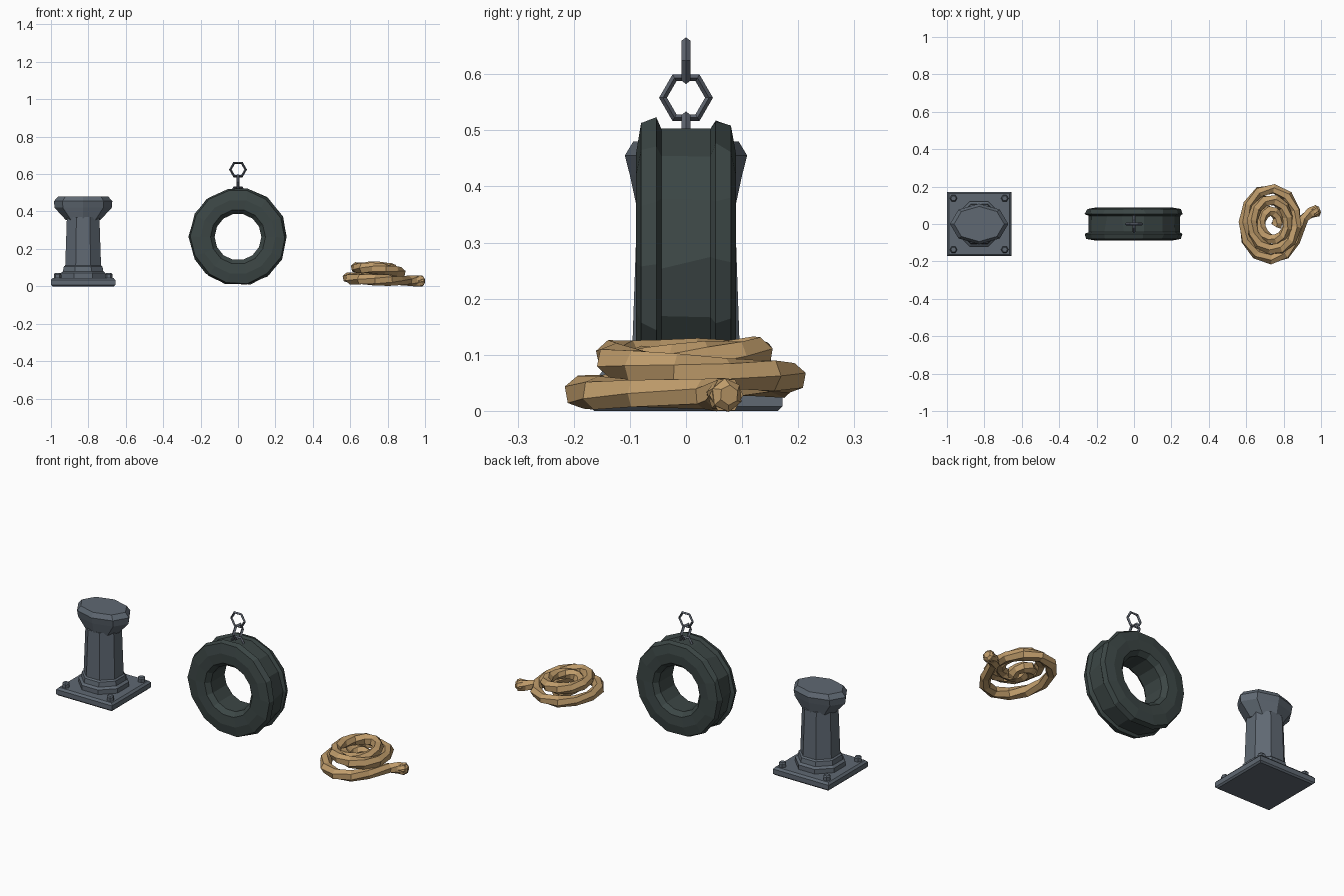
import bpy, bmesh, math, random
from mathutils import Vector

if "Cube" in bpy.data.objects:
    bpy.data.objects.remove(bpy.data.objects["Cube"])

random.seed(4)
TAU = math.tau


def material(name, rgb):
    m = bpy.data.materials.new(name)
    m.diffuse_color = (*rgb, 1)
    m.use_nodes = True
    m.node_tree.nodes["Principled BSDF"].inputs["Base Color"].default_value = m.diffuse_color
    return m


IRON = material("blue grey iron", (0.115, 0.14, 0.17))
CHAIN = material("chain steel", (0.115, 0.13, 0.16))
RUBBER = material("dark rubber", (0.045, 0.062, 0.06))
ROPE = material("tan rope", (0.52, 0.33, 0.145))


def finish(name, bm, mat, loc=(0, 0, 0)):
    bmesh.ops.recalc_face_normals(bm, faces=bm.faces)
    me = bpy.data.meshes.new(name)
    bm.to_mesh(me)
    bm.free()
    me.materials.append(mat)
    ob = bpy.data.objects.new(name, me)
    ob.location = loc
    bpy.context.collection.objects.link(ob)
    return ob


def skin(bm, rings, closed=False):
    """Join rings of points with faces; cap the ends unless closed."""
    vs = [[bm.verts.new(p) for p in r] for r in rings]
    n = len(vs[0])
    pairs = list(zip(vs, vs[1:])) + ([(vs[-1], vs[0])] if closed else [])
    for a, b in pairs:
        for i in range(n):
            j = (i + 1) % n
            bm.faces.new((a[i], a[j], b[j], b[i]))
    if not closed:
        bm.faces.new(vs[0])
        bm.faces.new(vs[-1])


def lathe(name, sections, sides, phase, mat, loc):
    """Stack of polygons given as (x radius, y radius, z)."""
    bm = bmesh.new()
    skin(bm, [[(rx * math.cos(TAU * i / sides + phase), ry * math.sin(TAU * i / sides + phase), z)
               for i in range(sides)] for rx, ry, z in sections])
    return finish(name, bm, mat, loc)


# --- mooring bollard ---
BX = -0.828
Q = math.sqrt(2)
lathe("bollard_base_plate", [(s * Q, s * Q, z) for s, z in
      ((0.164, 0), (0.172, 0.008), (0.172, 0.034), (0.162, 0.045))], 4, TAU / 8, IRON, (BX, 0, 0))
lathe("bollard_flange", [(0.13, 0.13, 0.04), (0.13, 0.13, 0.07), (0.117, 0.117, 0.08),
      (0.112, 0.112, 0.105), (0.1, 0.1, 0.115)], 8, TAU / 16, IRON, (BX, 0, 0))
lathe("bollard_column", [(0.104, 0.104, 0.1), (0.094, 0.094, 0.37)], 8, TAU / 16, IRON, (BX, 0, 0))
lathe("bollard_head", [(0.093, 0.086, 0.355), (0.153, 0.1, 0.42), (0.156, 0.109, 0.455),
      (0.134, 0.094, 0.48)], 8, 0, IRON, (BX, 0, 0))
for sx in (-1, 1):
    for sy in (-1, 1):
        lathe("bollard_bolt", [(0.02, 0.02, 0.04), (0.02, 0.02, 0.064), (0.014, 0.014, 0.071)],
              6, 0, IRON, (BX + sx * 0.137, sy * 0.137, 0))

# --- tyre fender: profile (y, radius) swept around the y axis, rims slightly irregular ---
profile = [(-0.085, 0.147), (-0.089, 0.2), (-0.08, 0.252), (-0.053, 0.261), (-0.044, 0.245),
           (0.044, 0.245), (0.053, 0.261), (0.08, 0.252), (0.089, 0.2), (0.085, 0.147),
           (0.06, 0.125), (-0.06, 0.125)]
bm = bmesh.new()
N = 14
rings = []
for i in range(N):
    ring = []
    for y, r in profile:
        a = TAU * i / N
        if r > 0.21:
            a += random.uniform(-0.05, 0.05)
            r += random.uniform(-0.003, 0.004)
        ring.append((r * math.cos(a), y, r * math.sin(a)))
    rings.append(ring)
skin(bm, rings, closed=True)
finish("tyre_fender", bm, RUBBER, (0, 0, 0.264))


# --- chain links: six-sided rings with a diamond section ---
def link(name, z, upright_in_x):
    bm = bmesh.new()
    rings = []
    for i in range(6):
        a = TAU * i / 6
        ring = []
        for du, dv in ((0.007, 0), (0, 0.008), (-0.007, 0), (0, -0.008)):
            h, v = (0.041 + du) * math.cos(a), (0.041 + du) * math.sin(a)
            ring.append((h, dv, v) if upright_in_x else (dv, h, v))
        rings.append(ring)
    skin(bm, rings, closed=True)
    finish(name, bm, CHAIN, (0, 0, z))


link("chain_link_low", 0.492, True)
link("chain_link_middle", 0.558, False)
link("chain_link_top", 0.624, True)

# --- rope coil: clockwise spiral rising, then sinking inward ---
# keys: turns, radius in y, height
keys = [(0.0, 0.175, 0.03), (0.25, 0.188, 0.033), (0.75, 0.19, 0.058), (1.0, 0.165, 0.07),
        (1.25, 0.134, 0.097), (1.75, 0.132, 0.102), (2.25, 0.082, 0.085),
        (2.75, 0.072, 0.055), (3.05, 0.03, 0.04)]


def coil(t):
    for (t0, r0, z0), (t1, r1, z1) in zip(keys, keys[1:]):
        if t <= t1 + 1e-6:
            f = (t - t0) / (t1 - t0)
            r, z = r0 + f * (r1 - r0), z0 + f * (z1 - z0)
            break
    a = -TAU * t
    return Vector((0.737 + 0.8 * r * math.cos(a), r * math.sin(a), z))


tail = [Vector(p) for p in ((0.982, 0.072, 0.028), (0.945, 0.06, 0.029), (0.908, 0.03, 0.03))]
path = tail + [coil(3.05 * i / 36) for i in range(1, 37)]


def sweep(name, pts, radii, sides, twist):
    bm = bmesh.new()
    rings = []
    for k, p in enumerate(pts):
        d = (pts[min(k + 1, len(pts) - 1)] - pts[max(k - 1, 0)]).normalized()
        side = d.cross(Vector((0, 0, 1))).normalized()
        up = side.cross(d)
        rings.append([p + radii[k] * (side * math.cos(a) + up * math.sin(a))
                      for a in (TAU * i / sides + twist * k for i in range(sides))])
    skin(bm, rings)
    return finish(name, bm, ROPE)


sweep("rope_coil", path, [0.029 + random.uniform(-0.002, 0.003) for _ in path], 6, 0.35)
# whipped knot at the loose end
knot = [tail[0] + Vector((0.9, 0.35, 0)) * s for s in (-0.035, -0.02, 0.003, 0.014)]
sweep("rope_end_knot", knot, [0.024, 0.031, 0.03, 0.018], 6, 0.2)
